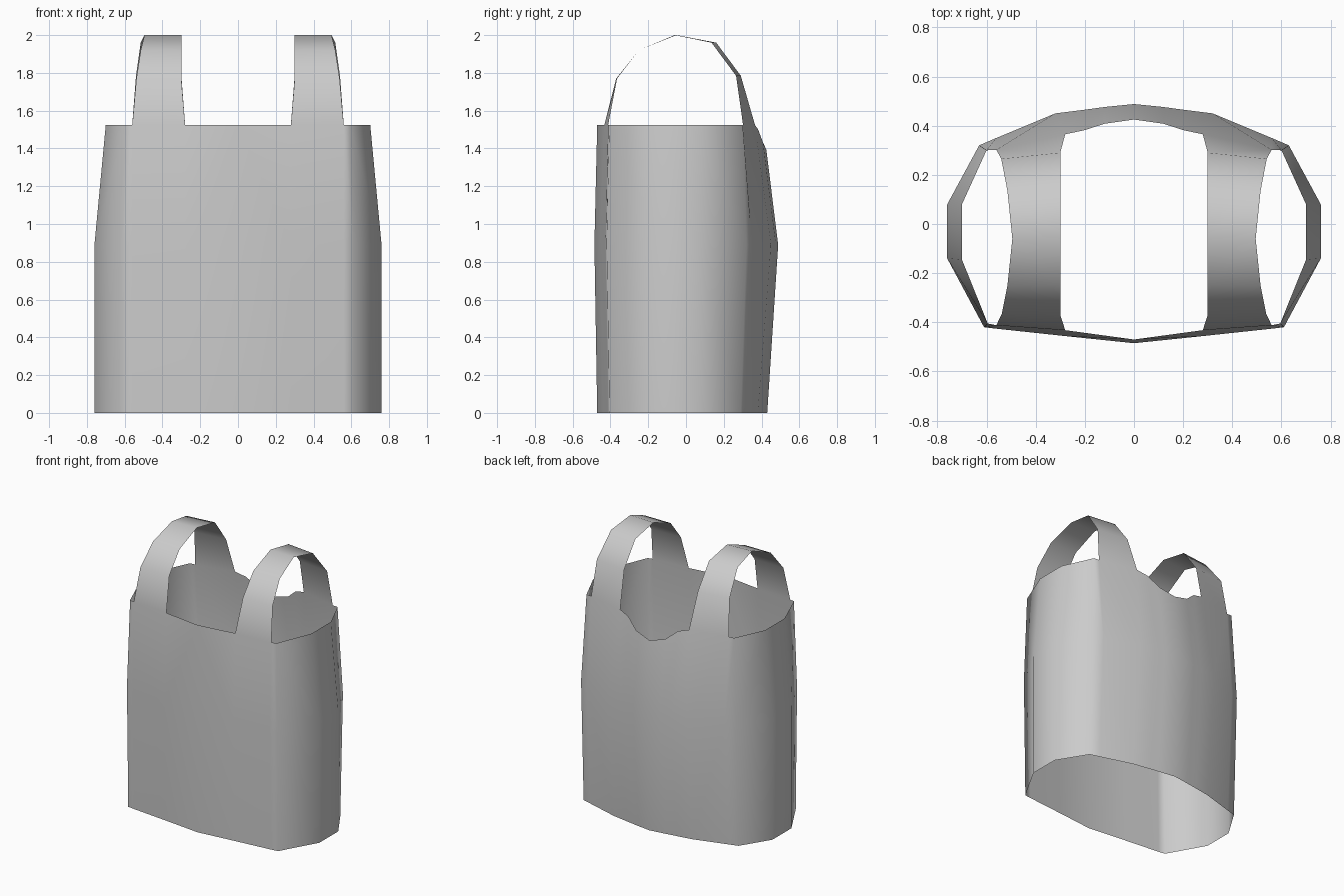
import bpy, bmesh

# Right half of the garment as columns, front centre round to back centre.
# Each column: top point, then (x, y) at mid height, then (x, y) at the hem.
MID_Z = 0.89
columns = [
    ((0.00, -0.47, 1.525), (0.00, -0.485), (0.00, -0.47)),
    ((0.28, -0.432, 1.525), (0.28, -0.456), (0.28, -0.44)),
    ((0.56, -0.412, 1.525), (0.56, -0.426), (0.56, -0.412)),
    ((0.595, -0.405, 1.525), (0.61, -0.42), (0.61, -0.405)),
    ((0.70, -0.145, 1.525), (0.76, -0.14), (0.76, -0.14)),
    ((0.70, 0.08, 1.525), (0.76, 0.08), (0.76, 0.08)),
    ((0.60, 0.30, 1.525), (0.63, 0.32), (0.63, 0.29)),
    ((0.56, 0.302, 1.525), (0.56, 0.35), (0.56, 0.31)),
    ((0.28, 0.365, 1.525), (0.32, 0.45), (0.32, 0.38)),
    ((0.20, 0.382, 1.50), (0.20, 0.465), (0.20, 0.40)),
    ((0.12, 0.408, 1.43), (0.12, 0.476), (0.12, 0.413)),
    ((0.00, 0.425, 1.395), (0.00, 0.488), (0.00, 0.43)),
]
FRONT_STRAP, BACK_STRAP = (1, 2), (7, 8)

# Shoulder strap stations front to back: inner (x, y, z), outer (x, y, z)
strap = [
    ((0.30, -0.37, 1.77), (0.538, -0.365, 1.77)),
    ((0.30, -0.25, 1.92), (0.515, -0.25, 1.92)),
    ((0.30, -0.05, 2.00), (0.495, -0.06, 2.00)),
    ((0.30, 0.16, 1.96), (0.515, 0.135, 1.96)),
    ((0.30, 0.29, 1.785), (0.54, 0.265, 1.785)),
]

bm = bmesh.new()

# Body panels
grid = [[bm.verts.new(t), bm.verts.new((*m, MID_Z)), bm.verts.new((*b, 0))]
        for t, m, b in columns]
for a, b in zip(grid, grid[1:]):
    for i in range(2):
        bm.faces.new((a[i], a[i + 1], b[i + 1], b[i]))

# Strap joined to the front and back top edges
rows = [(grid[FRONT_STRAP[0]][0], grid[FRONT_STRAP[1]][0])]
rows += [(bm.verts.new(p), bm.verts.new(q)) for p, q in strap]
rows.append((grid[BACK_STRAP[1]][0], grid[BACK_STRAP[0]][0]))
for (a, b), (c, d) in zip(rows, rows[1:]):
    bm.faces.new((a, b, d, c))

# Mirror to the left side and weld the centre seams
bmesh.ops.mirror(bm, geom=bm.verts[:] + bm.edges[:] + bm.faces[:],
                 merge_dist=0.0005, axis='X')
bmesh.ops.remove_doubles(bm, verts=bm.verts[:], dist=0.0005)
bmesh.ops.recalc_face_normals(bm, faces=bm.faces[:])

# Outward normals: the front panel must face -y
bm.faces.ensure_lookup_table()
front = min(bm.faces, key=lambda f: f.calc_center_median().y)
if front.normal.y > 0:
    bmesh.ops.reverse_faces(bm, faces=bm.faces[:])
for f in bm.faces:
    f.smooth = True

mesh = bpy.data.meshes.new("tank_top")
bm.to_mesh(mesh)
bm.free()
bpy.context.collection.objects.link(bpy.data.objects.new("tank_top", mesh))
